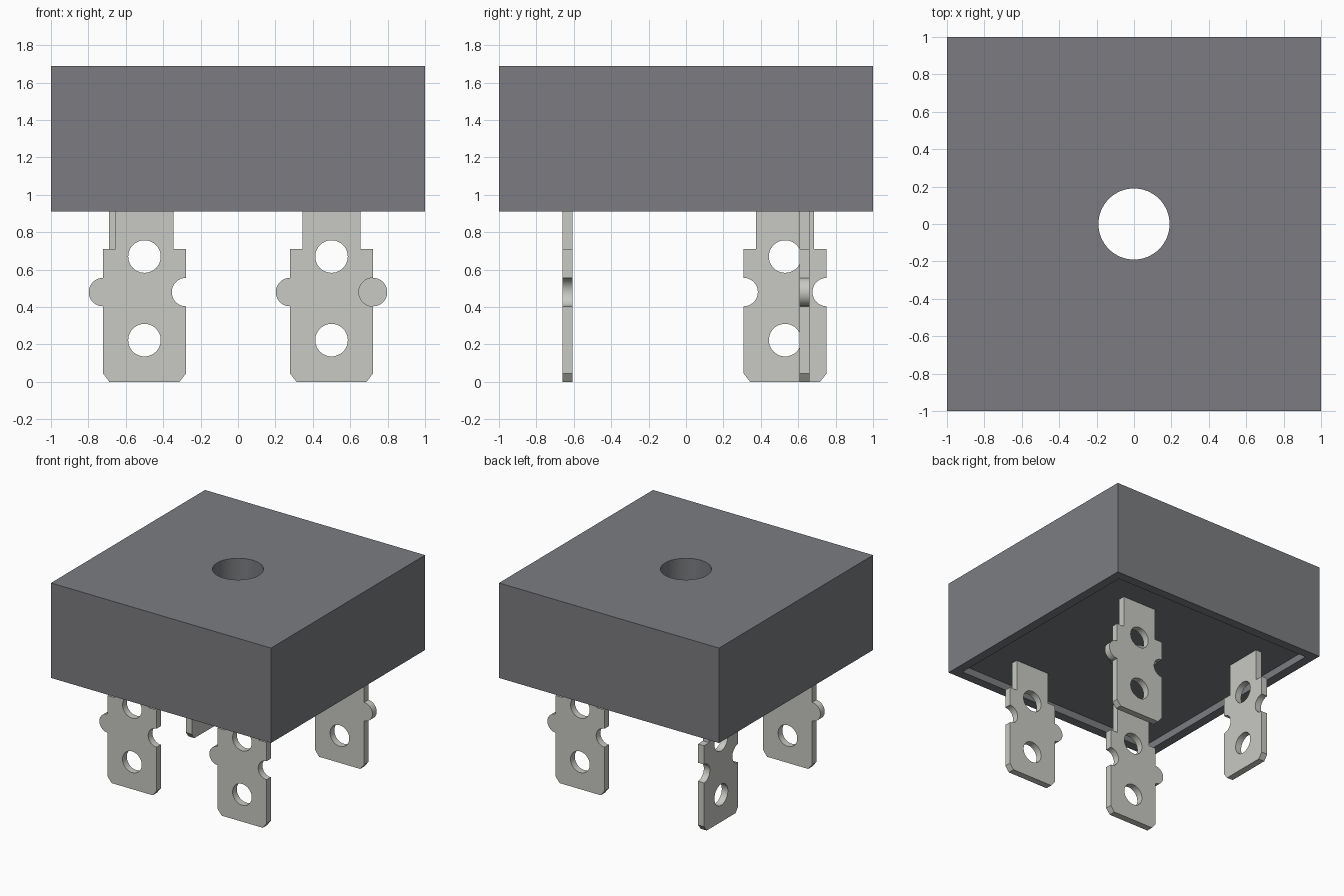
import bpy, bmesh
from math import sin, cos, radians, pi
from mathutils import Matrix

cube = bpy.data.objects.get("Cube")
if cube:
    bpy.data.objects.remove(cube, do_unlink=True)


def material(name, rgb):
    mat = bpy.data.materials.new(name)
    mat.use_nodes = True
    mat.diffuse_color = (*rgb, 1)
    mat.node_tree.nodes["Principled BSDF"].inputs["Base Color"].default_value = (*rgb, 1)
    return mat


dark_grey = material("dark grey casing", (0.2, 0.204, 0.218))
tin = material("tinned metal", (0.58, 0.58, 0.55))


def add_object(name, mesh, mat=None):
    obj = bpy.data.objects.new(name, mesh)
    bpy.context.collection.objects.link(obj)
    if mat:
        mesh.materials.clear()
        mesh.materials.append(mat)
    return obj


def bake(obj):
    """Mesh of the object with its modifiers or curve fill applied."""
    bpy.context.view_layer.update()
    deps = bpy.context.evaluated_depsgraph_get()
    return bpy.data.meshes.new_from_object(obj.evaluated_get(deps))


def smooth(mesh):
    mesh.shade_smooth()
    mesh.set_sharp_from_angle(angle=radians(30))


def box(name, size, z0, z1):
    bm = bmesh.new()
    bmesh.ops.create_cube(bm, size=1, matrix=Matrix.Translation((0, 0, (z0 + z1) / 2))
                          @ Matrix.Diagonal((size, size, z1 - z0, 1)))
    mesh = bpy.data.meshes.new(name)
    bm.to_mesh(mesh)
    bm.free()
    return add_object(name, mesh)


# Casing: block with a shallow recess underneath and a mounting hole
BASE, FLOOR, TOP = 0.91, 0.97, 1.69
block = box("block", 2, BASE, TOP)
recess = box("recess_cutter", 1.85, BASE - 0.2, FLOOR)
bm = bmesh.new()
bmesh.ops.create_cone(bm, cap_ends=True, segments=64, radius1=0.19, radius2=0.19,
                      depth=2, matrix=Matrix.Translation((0, 0, 1.3)))
hole_mesh = bpy.data.meshes.new("hole_cutter")
bm.to_mesh(hole_mesh)
bm.free()
hole = add_object("hole_cutter", hole_mesh)
for cutter in (recess, hole):
    cutter.hide_render = True
    mod = block.modifiers.new(cutter.name, 'BOOLEAN')
    mod.operation = 'DIFFERENCE'
    mod.solver = 'EXACT'
    mod.object = cutter
casing_mesh = bake(block)
for helper in (block, recess, hole):
    bpy.data.objects.remove(helper, do_unlink=True)
smooth(casing_mesh)
add_object("casing", casing_mesh, dark_grey)


# Terminal blades: flat outline with side notch, side bump or notch, and two holes
def arc(cx, cy, r, start, end, steps=24):
    angles = [radians(start + (end - start) * i / steps) for i in range(steps + 1)]
    return [(cx + r * cos(a), cy + r * sin(a)) for a in angles]


def blade(name, x, y, yaw, bump=True):
    w, neck, shoulder, thick = 0.222, 0.155, 0.71, 0.055
    outline = [(-w + 0.035, 0), (w - 0.035, 0), (w, 0.045)]
    outline += arc(w, 0.48, 0.076, 270, 90)
    outline += [(w, shoulder), (neck, shoulder), (neck, FLOOR),
                (-neck, FLOOR), (-neck, shoulder), (-w, shoulder)]
    outline += arc(-w, 0.48, 0.076, 90, 270 if bump else -90)
    outline += [(-w, 0.045)]
    loops = [outline] + [arc(0, z, 0.087, 0, 360, 48)[:-1] for z in (0.223, 0.67)]

    curve = bpy.data.curves.new(name, 'CURVE')
    curve.dimensions = '2D'
    curve.fill_mode = 'BOTH'
    curve.extrude = thick / 2
    for points in loops:
        spline = curve.splines.new('POLY')
        spline.points.add(len(points) - 1)
        for point, (px, py) in zip(spline.points, points):
            point.co = (px, py, 0, 1)
        spline.use_cyclic_u = True
    helper = add_object("outline", curve)
    mesh = bake(helper)
    bpy.data.objects.remove(helper, do_unlink=True)

    # Weld caps to sides and stand the blade upright
    bm = bmesh.new()
    bm.from_mesh(mesh)
    bmesh.ops.remove_doubles(bm, verts=bm.verts, dist=0.0002)
    bmesh.ops.recalc_face_normals(bm, faces=bm.faces)
    bm.transform(Matrix.Translation((x, y, 0)) @ Matrix.Rotation(yaw, 4, 'Z')
                 @ Matrix.Rotation(pi / 2, 4, 'X'))
    bm.to_mesh(mesh)
    bm.free()
    smooth(mesh)
    add_object(name, mesh, tin)


blade("front_right_terminal", -0.5, -0.633, 0)
blade("front_left_terminal", 0.5, -0.633, 0)
blade("back_left_terminal", 0.5, 0.633, pi)
blade("back_right_terminal", -0.663, 0.53, pi / 2, bump=False)
